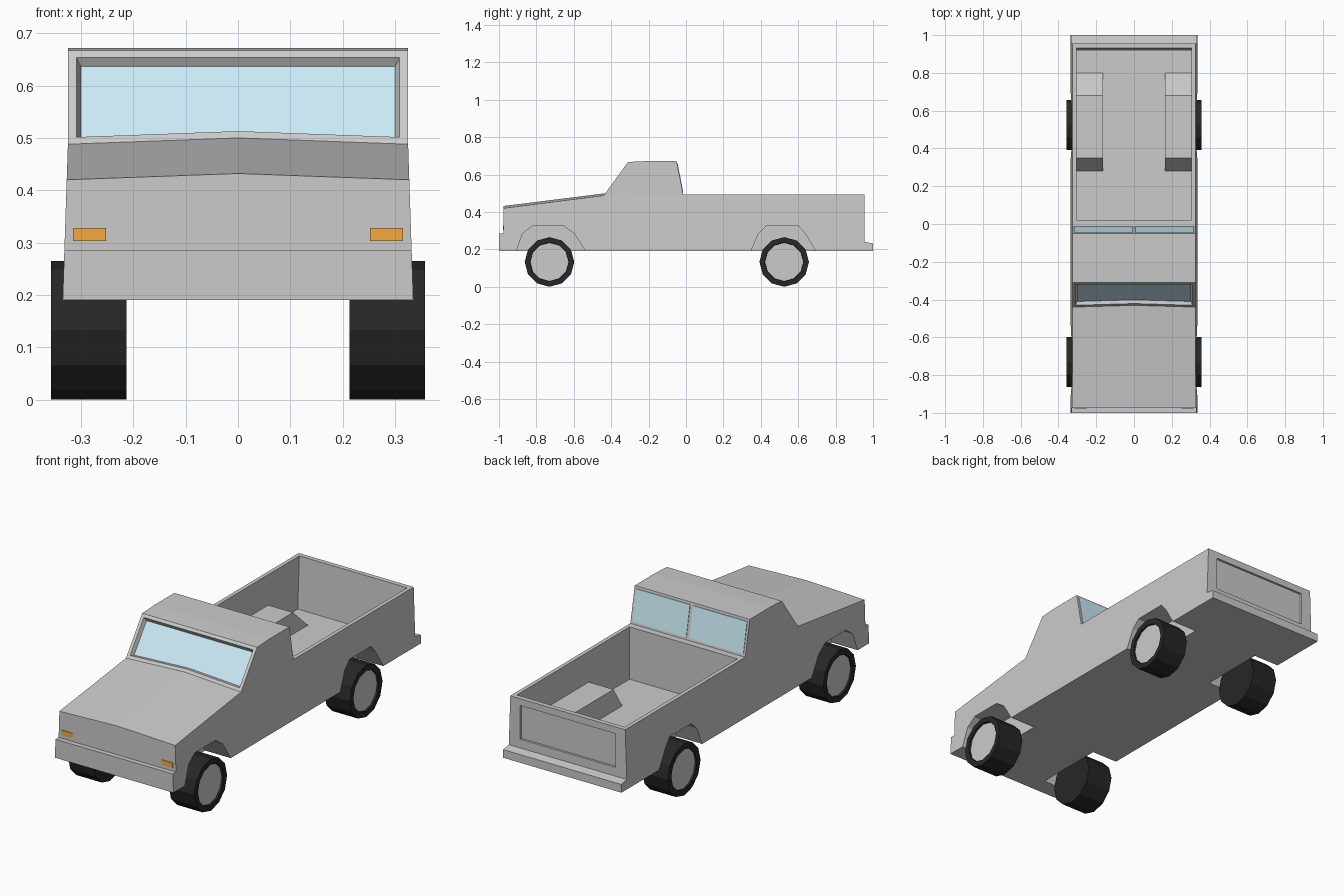
import bpy, bmesh, math
from mathutils import Matrix, Vector

if "Cube" in bpy.data.objects:
    bpy.data.objects.remove(bpy.data.objects["Cube"])


def material(name, rgb):
    m = bpy.data.materials.new(name)
    m.diffuse_color = (*rgb, 1)
    m.use_nodes = True
    m.node_tree.nodes["Principled BSDF"].inputs["Base Color"].default_value = m.diffuse_color
    return m


GLASS = material("glass_blue", (0.60, 0.83, 0.93))
ORANGE = material("signal_orange", (0.90, 0.40, 0.06))
BLACK = material("rubber_black", (0.02, 0.02, 0.02))


def finish(name, bm, mat=None):
    bmesh.ops.recalc_face_normals(bm, faces=bm.faces[:])
    me = bpy.data.meshes.new(name)
    bm.to_mesh(me)
    bm.free()
    ob = bpy.data.objects.new(name, me)
    bpy.context.collection.objects.link(ob)
    if mat:
        me.materials.append(mat)
    return ob


def prism(name, pts, x0, x1, mat=None):
    """Extrude a (y, z) outline along x."""
    bm = bmesh.new()
    a = [bm.verts.new((x0, y, z)) for y, z in pts]
    b = [bm.verts.new((x1, y, z)) for y, z in pts]
    bm.faces.new(a)
    bm.faces.new(b)
    for i in range(len(pts)):
        j = (i + 1) % len(pts)
        bm.faces.new((a[i], a[j], b[j], b[i]))
    return finish(name, bm, mat)


def rect(y0, y1, z0, z1):
    return [(y0, z0), (y1, z0), (y1, z1), (y0, z1)]


# Body shell: side profile in three slices, with a ridge along the hood
profile = [(-1, .19), (-1, .285), (-.975, .285), (-.975, .42), (-.44, .488),
           (-.31, .667), (-.21, .672), (-.05, .672), (-.015, .492),
           (.955, .492), (.955, .24), (1, .232), (1, .19)]
n = len(profile)
bm = bmesh.new()
slices = []
for s in (-1, 0, 1):
    row = []
    for i, (y, z) in enumerate(profile):
        w = .325 + .01 * max(0, (.492 - z) / .3)
        lift = .012 if s == 0 and i in (3, 4) else 0
        slide = lift * .78 if i == 4 else 0
        row.append(bm.verts.new((s * w, y + slide, z + lift)))
    slices.append(row)
windshield = []
for a, b in zip(slices, slices[1:]):
    for i in range(n):
        j = (i + 1) % n
        f = bm.faces.new((a[i], a[j], b[j], b[i]))
        if i == 4:
            windshield.append(f)
for row in (slices[0], slices[2]):
    bm.faces.new(row[4:9])
    bm.faces.new(row[:5] + row[8:])
bmesh.ops.recalc_face_normals(bm, faces=bm.faces[:])

# Windshield: framed recess with a glass pane laid in it
bmesh.ops.inset_region(bm, faces=windshield, thickness=.016, use_even_offset=True)
bmesh.ops.inset_region(bm, faces=windshield, thickness=.009, depth=-.02, use_even_offset=True)
pane = bmesh.new()
for f in windshield:
    pane.faces.new([pane.verts.new(v.co + f.normal * .002) for v in f.verts])
bmesh.ops.remove_doubles(pane, verts=pane.verts[:], dist=.0005)
finish("windshield_glass", pane, GLASS)
body = finish("truck_body", bm)


def boolean(cutter, operation):
    cutter.hide_render = True
    m = body.modifiers.new(cutter.name, 'BOOLEAN')
    m.object, m.operation, m.solver = cutter, operation, 'EXACT'
    bpy.context.view_layer.objects.active = body
    bpy.ops.object.modifier_apply(modifier=m.name)
    bpy.data.objects.remove(cutter)


# Cargo bed, inner wheel housings, wheel arches, tailgate panel
boolean(prism("bed_cut", [(.02, .225), (.918, .225), (.936, .6), (.02, .6)], -.305, .305), 'DIFFERENCE')
housing = [(.28, .21), (.28, .225), (.35, .336), (.68, .336), (.80, .225), (.80, .21)]
rear_arch = [(.34, .17), (.347, .19), (.388, .285), (.43, .325), (.602, .325),
             (.637, .285), (.695, .19), (.705, .17)]
front_arch = [(-.915, .17), (-.908, .19), (-.873, .285), (-.82, .325), (-.655, .325),
              (-.598, .285), (-.537, .19), (-.527, .17)]
for s in (-1, 1):
    boolean(prism("wheel_housing", housing, s * .165, s * .315), 'UNION')
    for arch in (front_arch, rear_arch):
        boolean(prism("arch_cut", arch, s * .19, s * .4), 'DIFFERENCE')
boolean(prism("tailgate_cut", rect(.944, .98, .285, .457), -.27, .27), 'DIFFERENCE')

# Rear window halves and front signals
for s, side in ((-1, "left"), (1, "right")):
    prism("rear_window_" + side, [(-.060, .660), (-.0445, .660), (-.0145, .504), (-.030, .504)],
          s * .009, s * .314, GLASS)
    prism("signal_" + side, rect(-.978, -.97, .303, .328), s * .252, s * .315, ORANGE)

# Wheels: twelve-sided tyre with recessed hub
R = .1325
turn = Matrix.Rotation(math.pi / 2, 4, 'Y')
for y, end in ((-.73, "front"), (.525, "rear")):
    for s, side in ((-1, "left"), (1, "right")):
        tag = end + "_" + side
        bm = bmesh.new()
        bmesh.ops.create_cone(bm, cap_ends=True, segments=12, radius1=R, radius2=R, depth=.144,
                              matrix=Matrix.Translation((s * .285, y, R)) @ turn)
        outer = max(bm.faces, key=lambda f: s * f.calc_center_median().x)
        bmesh.ops.inset_region(bm, faces=[outer], thickness=.029)
        bmesh.ops.inset_region(bm, faces=[outer], thickness=.001, depth=-.012)
        finish("tyre_" + tag, bm, BLACK)
        bm = bmesh.new()
        bmesh.ops.create_cone(bm, cap_ends=True, segments=12, radius1=.102, radius2=.102, depth=.01,
                              matrix=Matrix.Translation((s * .343, y, R)) @ turn)
        finish("hub_" + tag, bm)
